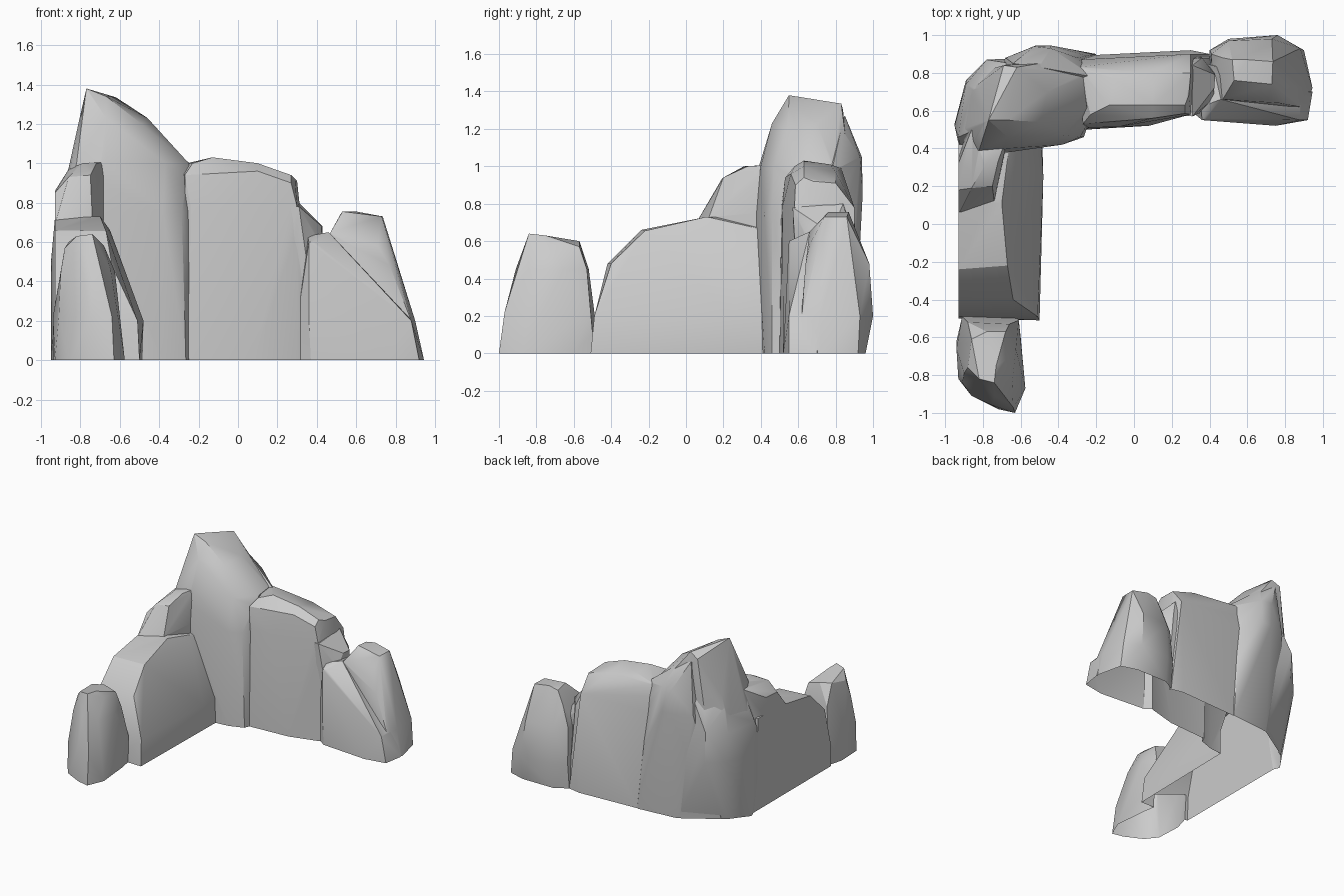
import bpy, bmesh

stones = []   # (name, bmesh, list of face planes) for every convex stone


def rock(name, *levels):
    """Faceted boulder wrapped around a stack of point groups."""
    bm = bmesh.new()
    for pts in levels:
        for p in pts:
            bm.verts.new(p)
    bmesh.ops.convex_hull(bm, input=bm.verts)
    bmesh.ops.delete(bm, geom=[v for v in bm.verts if not v.link_faces], context='VERTS')
    bmesh.ops.recalc_face_normals(bm, faces=bm.faces)
    planes = [(f.calc_center_median(), f.normal.copy()) for f in bm.faces if f.calc_area() > 1e-6]
    under = [f for f in bm.faces if all(v.co.z < 0.001 for v in f.verts)]
    bmesh.ops.delete(bm, geom=under, context='FACES')
    stones.append((name, bm, planes))


def ring(z, *xy):
    return [(x, y, z) for x, y in xy]


def trim(bm, planes):
    """Cut away the part of a stone buried inside a neighbouring convex stone."""
    inside = list(bm.faces)
    for co, no in planes:
        geom = set(inside)
        for f in inside:
            geom.update(f.edges)
            geom.update(f.verts)
        res = bmesh.ops.bisect_plane(bm, geom=list(geom), dist=1e-5, plane_co=co, plane_no=no)
        inside = [f for f in res['geom'] if isinstance(f, bmesh.types.BMFace)
                  and (f.calc_center_median() - co).dot(no) < 0]
        if not inside:
            return
    bmesh.ops.delete(bm, geom=inside, context='FACES')


# Small boulder at the front end of the left arm
rock("front_boulder",
     ring(0, (-.86, -.91), (-.72, -.98), (-.63, -1), (-.575, -.87), (-.6, -.6),
          (-.62, -.49), (-.9, -.48), (-.94, -.62), (-.93, -.82)),
     ring(.22, (-.91, -.84), (-.75, -.96), (-.64, -.97), (-.6, -.68), (-.61, -.51),
          (-.91, -.49), (-.94, -.66)),
     ring(.45, (-.9, -.79), (-.74, -.91), (-.645, -.84), (-.625, -.66), (-.66, -.53),
          (-.88, -.52)),
     [(-.88, -.76, .57), (-.82, -.82, .63), (-.74, -.84, .64), (-.68, -.72, .58),
      (-.68, -.57, .57), (-.78, -.57, .6), (-.86, -.61, .6), (-.73, -.75, .63)])

# Low wall of the left arm
rock("left_wall",
     ring(0, (-.93, -.5), (-.5, -.51), (-.52, -.05), (-.485, .25), (-.485, .42), (-.93, .45)),
     ring(.2, (-.93, -.49), (-.51, -.49), (-.52, -.05), (-.48, .25), (-.49, .42)),
     [(-.93, -.42, .48), (-.64, -.4, .48), (-.93, -.24, .66), (-.67, -.22, .655),
      (-.93, .11, .72), (-.7, .11, .73), (-.65, .32, .66), (-.93, .42, .73),
      (-.66, .42, .66)])

# Shoulder stone between left wall and peak
rock("shoulder_stone",
     ring(0, (-.93, .2), (-.72, .2), (-.65, .5), (-.93, .5)),
     [(-.93, .05, .69), (-.74, .12, .72), (-.71, .3, .7), (-.93, .18, .85),
      (-.86, .19, .93), (-.75, .2, .94), (-.79, .31, 1.0), (-.72, .33, 1.0),
      (-.93, .32, .86), (-.86, .5, .97), (-.66, .5, 1.01)])

# Tall corner peak
rock("corner_peak",
     ring(0, (-.9, .42), (-.72, .39), (-.38, .42), (-.265, .46), (-.235, .55), (-.24, .8),
          (-.5, .86), (-.84, .67), (-.94, .53)),
     ring(.75, (-.89, .37), (-.7, .375), (-.38, .42), (-.285, .46), (-.24, .54),
          (-.25, .75), (-.5, .88), (-.76, .82), (-.88, .7), (-.91, .5)),
     ring(1.0, (-.82, .39), (-.67, .4), (-.37, .47), (-.25, .62), (-.27, .78),
          (-.82, .72)),
     [(-.67, .46, 1.23), (-.49, .54, 1.2), (-.8, .53, 1.25), (-.77, .55, 1.38),
      (-.67, .55, 1.34), (-.7, .7, 1.35), (-.62, .83, 1.335), (-.69, .84, 1.3),
      (-.46, .7, 1.23), (-.5, .85, 1.18)])

# Overhanging buttresses behind and beside the peak
rock("back_buttress",
     ring(0, (-.8, .7), (-.53, .87), (-.2, .9), (-.25, .6), (-.7, .6)),
     ring(.5, (-.62, .87), (-.45, .9), (-.25, .89)),
     ring(.86, (-.68, .88), (-.52, .945), (-.44, .945), (-.3, .88)),
     [(-.53, .94, 1.05), (-.44, .93, 1.05), (-.3, .84, 1.0), (-.22, .78, .98),
      (-.64, .85, 1.27), (-.5, .83, 1.2), (-.7, .7, 1.1)])
rock("side_buttress",
     ring(0, (-.9, .4), (-.95, .53), (-.84, .67), (-.53, .86), (-.6, .45)),
     ring(.5, (-.91, .33), (-.95, .52), (-.89, .76), (-.77, .86), (-.58, .88)),
     [(-.93, .46, .72), (-.89, .74, .72), (-.78, .87, .75), (-.84, .5, 1.0),
      (-.8, .7, 1.05), (-.65, .85, 1.0), (-.7, .45, .95)])

# Upright wall of the right arm
rock("rear_wall",
     ring(0, (-.25, .5), (.08, .52), (.3, .58), (.4, .62), (.4, .9), (.3, .92), (-.3, .89)),
     ring(.78, (-.24, .51), (-.08, .515), (.11, .545), (.3, .58), (.3, .9), (-.3, .87)),
     [(-.27, .53, .94), (-.23, .58, 1.0), (-.13, .63, 1.03), (.1, .63, 1.0),
      (.27, .63, .94), (.29, .68, .92), (.3, .8, .91), (.1, .8, .97), (-.1, .77, 1.01),
      (-.3, .83, .99), (.1, .56, .96), (.27, .585, .9)])

# Step stone linking wall and right boulder
rock("step_stone",
     ring(0, (.2, .6), (.42, .62), (.42, .88), (.2, .9)),
     [(.2, .58, .78), (.31, .57, .78), (.31, .84, .8), (.2, .86, .79),
      (.425, .72, .68), (.43, .79, .68), (.36, .88, .66), (.42, .66, .6), (.43, .8, .5)])

# Right boulder tower and its sloping front ledge
rock("right_boulder",
     ring(0, (.4, .6), (.9, .6), (.945, .72), (.9, .92), (.77, .96), (.5, .96), (.4, .9)),
     ring(.2, (.4, .66), (.88, .62), (.9, .72), (.88, .93), (.76, 1), (.5, .98), (.4, .92)),
     ring(.48, (.42, .66), (.77, .64), (.79, .72), (.78, .92), (.73, .98), (.5, .97),
          (.41, .9)),
     [(.47, .66, .65), (.71, .66, .58), (.53, .76, .755), (.73, .74, .73),
      (.735, .86, .73), (.6, .87, .755), (.52, .87, .74), (.47, .88, .64)])
rock("front_ledge",
     ring(0, (.3, .6), (.37, .55), (.75, .52), (.92, .55), (.945, .7), (.4, .85)),
     ring(.2, (.3, .6), (.36, .55), (.74, .54), (.88, .55), (.89, .7), (.4, .85)),
     [(.36, .55, .6), (.355, .62, .63), (.43, .79, .63), (.46, .66, .65),
      (.39, .56, .6), (.38, .85, .6), (.75, .66, .25)])

# Trim buried surfaces, then turn every stone into an object with soft shading
for i, (name, bm, planes) in enumerate(stones):
    for j, other in enumerate(stones):
        if i != j:
            trim(bm, other[2])
    bmesh.ops.dissolve_limit(bm, angle_limit=0.05, verts=bm.verts, edges=bm.edges)
    me = bpy.data.meshes.new(name)
    bm.to_mesh(me)
    ob = bpy.data.objects.new(name, me)
    bpy.context.collection.objects.link(ob)
    bpy.ops.object.select_all(action='DESELECT')
    ob.select_set(True)
    bpy.context.view_layer.objects.active = ob
    bpy.ops.object.shade_smooth_by_angle(angle=0.5)
for name, bm, planes in stones:
    bm.free()
